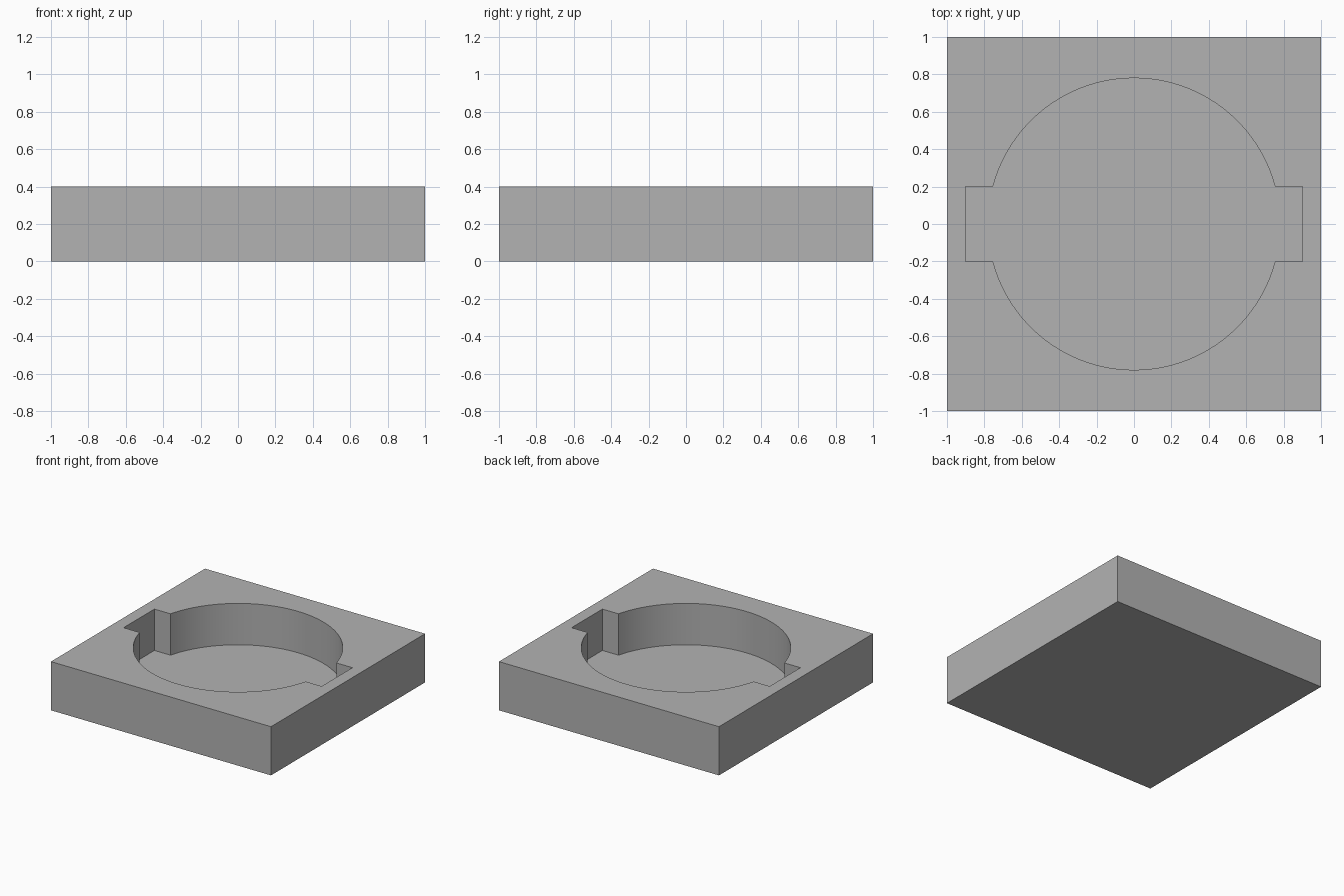
import bpy
import bmesh
from math import asin, cos, pi, sin

if "Cube" in bpy.data.objects:
    bpy.data.objects.remove(bpy.data.objects["Cube"])

HEIGHT = 0.4
FLOOR = 0.06
RADIUS = 0.78
SLOT_X, SLOT_Y = 0.9, 0.2
ARC_STEPS = 48

grey = bpy.data.materials.new("plain grey")
grey.use_nodes = True
colour = (0.45, 0.45, 0.45, 1)
grey.diffuse_color = colour
grey.node_tree.nodes["Principled BSDF"].inputs["Base Color"].default_value = colour


def prism(name, outline, bottom, top):
    """Extrude a counter-clockwise outline into a closed solid."""
    bm = bmesh.new()
    base = bm.faces.new([bm.verts.new((x, y, bottom)) for x, y in outline])
    cap = bmesh.ops.extrude_face_region(bm, geom=[base])["geom"]
    verts = [v for v in cap if isinstance(v, bmesh.types.BMVert)]
    bmesh.ops.translate(bm, verts=verts, vec=(0, 0, top - bottom))
    bmesh.ops.recalc_face_normals(bm, faces=bm.faces)
    mesh = bpy.data.meshes.new(name)
    bm.to_mesh(mesh)
    bm.free()
    mesh.materials.append(grey)
    obj = bpy.data.objects.new(name, mesh)
    bpy.context.collection.objects.link(obj)
    return obj


# Square block
block = prism("socket_block", [(-1, -1), (1, -1), (1, 1), (-1, 1)], 0, HEIGHT)

# Round pocket with a square notch on each side
start = asin(SLOT_Y / RADIUS)
half = [(SLOT_X, -SLOT_Y), (SLOT_X, SLOT_Y)]
for i in range(ARC_STEPS + 1):
    a = start + (pi - 2 * start) * i / ARC_STEPS
    half.append((RADIUS * cos(a), RADIUS * sin(a)))
outline = half + [(-x, -y) for x, y in half]
cutter = prism("pocket_cutter", outline, FLOOR, HEIGHT + 0.2)
cutter.hide_render = True

# Cut the pocket, then drop the cutter
cut = block.modifiers.new("pocket", "BOOLEAN")
cut.operation = "DIFFERENCE"
cut.solver = "EXACT"
cut.object = cutter
bpy.ops.object.select_all(action="DESELECT")
block.select_set(True)
bpy.context.view_layer.objects.active = block
bpy.ops.object.modifier_apply(modifier=cut.name)
bpy.data.objects.remove(cutter)

# Smooth round wall, sharp corners
bpy.ops.object.shade_smooth_by_angle(angle=pi / 6)
